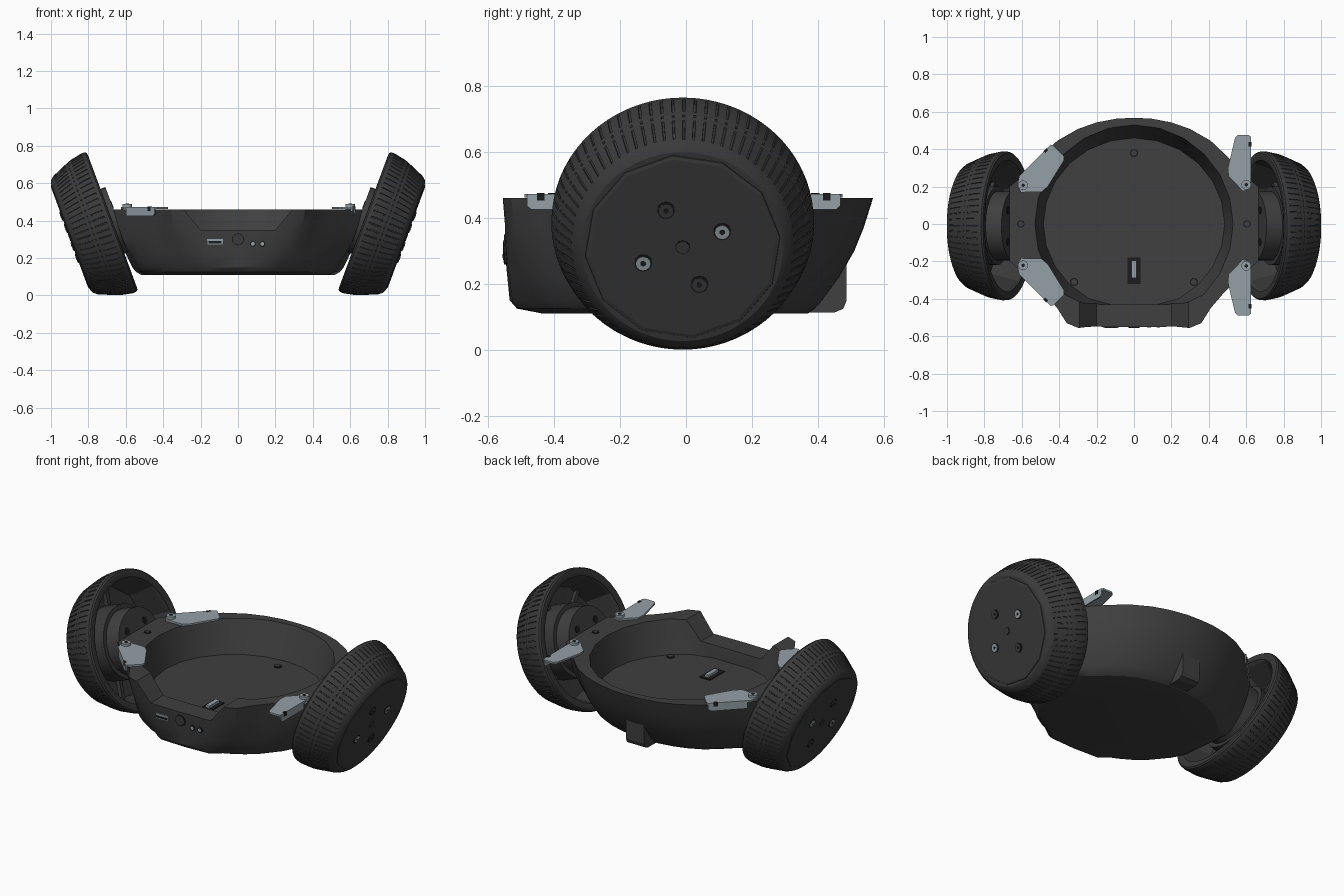
import bpy, bmesh, math
from mathutils import Matrix, Vector

cube = bpy.data.objects.get("Cube")
if cube:
    bpy.data.objects.remove(cube, do_unlink=True)


def material(name, r, g, b):
    m = bpy.data.materials.new(name)
    m.use_nodes = True
    m.diffuse_color = (r, g, b, 1)
    m.node_tree.nodes["Principled BSDF"].inputs["Base Color"].default_value = (r, g, b, 1)
    return m


SHELL = material("charcoal shell", .05, .05, .05)
RUBBER = material("dark rubber", .042, .042, .042)
BLACK = material("black recess", .012, .012, .012)
STEEL = material("pale steel", .30, .35, .38)


def finish(name, bm, mat, matrix=Matrix(), smooth=None):
    bmesh.ops.transform(bm, matrix=matrix, verts=bm.verts)
    bmesh.ops.remove_doubles(bm, verts=bm.verts, dist=1e-5)
    bmesh.ops.recalc_face_normals(bm, faces=bm.faces)
    me = bpy.data.meshes.new(name)
    bm.to_mesh(me)
    bm.free()
    me.materials.append(mat)
    ob = bpy.data.objects.new(name, me)
    bpy.context.collection.objects.link(ob)
    if smooth:
        select(ob)
        bpy.ops.object.shade_smooth_by_angle(angle=math.radians(smooth))
    return ob


def select(ob):
    bpy.ops.object.select_all(action='DESELECT')
    ob.select_set(True)
    bpy.context.view_layer.objects.active = ob


def box(name, lo, hi, mat, matrix=Matrix()):
    bm = bmesh.new()
    lo, hi = Vector(lo), Vector(hi)
    bmesh.ops.create_cube(bm, size=1, matrix=Matrix.Translation((lo + hi) / 2) @ Matrix.Diagonal((*(hi - lo), 1)))
    return finish(name, bm, mat, matrix)


def disc(name, x, y, z0, z1, r, mat, matrix=Matrix(), sides=20):
    bm = bmesh.new()
    bmesh.ops.create_cone(bm, cap_ends=True, segments=sides, radius1=r, radius2=r, depth=z1 - z0,
                          matrix=Matrix.Translation((x, y, (z0 + z1) / 2)))
    return finish(name, bm, mat, matrix, 30)


def prism(name, pts, place, offset, mat, matrix=Matrix()):
    bm = bmesh.new()
    face = bm.faces.new([bm.verts.new(place(*p)) for p in pts])
    ext = bmesh.ops.extrude_face_region(bm, geom=[face])["geom"]
    bmesh.ops.translate(bm, vec=offset, verts=[v for v in ext if isinstance(v, bmesh.types.BMVert)])
    return finish(name, bm, mat, matrix)


def loft(bm, rings):
    for a, b in zip(rings, rings[1:]):
        for i in range(len(a)):
            j = (i + 1) % len(a)
            bm.faces.new((a[i], a[j], b[j], b[i]))


def cut(target, cutter):
    cutter.hide_render = True
    mod = target.modifiers.new("cut", 'BOOLEAN')
    mod.operation, mod.solver, mod.object = 'DIFFERENCE', 'EXACT', cutter
    select(target)
    bpy.ops.object.modifier_apply(modifier="cut")
    bpy.data.objects.remove(cutter, do_unlink=True)


# Body shell: half outline, mirrored and lofted down to the flat underside
half = [(.09, .564), (.2, .543), (.3, .508), (.41, .445), (.5, .36), (.58, .27), (.665, .2),
        (.665, -.2), (.58, -.27), (.47, -.38), (.41, -.45), (.36, -.53), (.30, -.555), (.2, -.56)]
outline = [(0, .567)] + half + [(0, -.562)] + [(-x, y) for x, y in reversed(half)]
# height, side scale, back scale, front scale, front rounding
levels = [(.46, 1, 1, 1, 0), (.37, .97, .95, .985, .1), (.30, .945, .9, .98, .3), (.22, .90, .82, .97, .7),
          (.15, .85, .73, .96, 1), (.125, .82, .69, .92, 1), (.11, .78, .65, .78, 1)]


def shell_point(x, y, z, sx, sb, sf, rounding):
    if y < 0:
        # the middle of the front stays out as a raised control panel
        rounding *= .3 if abs(x) < .25 else 1
        k = 1 + rounding * (1 / math.hypot(x / .665, y / .545) - 1)
        return x * k * sx, y * k * sf, z
    return x * sx, y * sb, z


bm = bmesh.new()
rings = [[bm.verts.new(shell_point(x, y, *level)) for x, y in outline] for level in levels]
loft(bm, rings)
bm.faces.new(rings[0])
bm.faces.new(rings[-1])
body = finish("body_shell", bm, SHELL)

# Round basin with a flat front wall, and the front notch
bm = bmesh.new()
for z, rx, ry in ((.27, .485, .46), (.46, .53, .53), (.55, .53, .53)):
    for i in range(24):
        t = math.tau * i / 24
        bm.verts.new((rx * math.cos(t), max(ry * math.sin(t), -.43), z))
bmesh.ops.remove_doubles(bm, verts=bm.verts, dist=1e-5)
hull = bmesh.ops.convex_hull(bm, input=bm.verts)
bmesh.ops.delete(bm, geom=list({v for v in hull["geom_interior"] if isinstance(v, bmesh.types.BMVert)}), context='VERTS')
bmesh.ops.dissolve_limit(bm, angle_limit=.01, verts=bm.verts, edges=bm.edges)
cut(body, finish("basin_cutter", bm, SHELL))
cut(body, prism("notch_cutter", [(-.2, .35), (.2, .35), (.33, .506), (-.33, .506)],
                lambda x, z: (x, -.7, z), (0, .3, 0), SHELL))
select(body)
bpy.ops.object.shade_smooth_by_angle(angle=math.radians(32))

# Rear block under the rim, with a rounded lower edge
prism("rear_block", [(.3, .112), (.45, .113), (.477, .125), (.487, .15), (.487, .265), (.3, .265)],
      lambda y, z: (-.06, y, z), (.12, 0, 0), SHELL)

# Floor screws, rim screws and the power switch
for x, y in ((0, .38), (-.32, -.31), (.32, -.31)):
    disc("floor_screw", x, y, .265, .274, .022, BLACK)
    disc("floor_screw_head", x, y, .265, .276, .015, SHELL)
box("switch_plate", (-.035, -.32, .265), (.035, -.18, .275), BLACK)
box("switch_lever", (-.013, -.29, .27), (.013, -.195, .29), STEEL)
for s in (-1, 1):
    disc("rim_screw", s * .605, 0, .455, .464, .02, BLACK)
    disc("rim_screw_head", s * .605, 0, .455, .466, .014, SHELL)

# Front controls, facing forwards
front = Matrix.Translation((0, -.547, 0)) @ Matrix.Rotation(math.pi / 2, 4, 'X')
disc("button_ring", 0, .30, -.02, .006, .033, BLACK, front)
disc("front_button", 0, .30, -.02, .008, .028, RUBBER, front)
box("port_frame", (-.165, .27, -.03), (-.08, .302, .006), STEEL, front)
box("port_opening", (-.158, .278, 0), (-.087, .29, .009), BLACK, front)
for x in (.08, .13):
    disc("indicator_ring", x, .275, -.03, .004, .016, BLACK, front)
    disc("indicator", x, .275, -.03, .006, .010, STEEL, front)

# Wheel tread profile: distance along axle, radius, whether the groove cuts it
tread = [(.004, .35, 0), (-.002, .375, 0), (.0, .39, 0), (.008, .397, 0), (.028, .398, 0), (.03, .398, 1),
         (.094, .385, 1), (.096, .384, 0), (.112, .379, 0), (.113, .378, 1), (.118, .376, 1),
         (.119, .375, 0), (.134, .370, 0), (.136, .369, 1), (.208, .338, 1), (.21, .337, 0),
         (.228, .322, 0), (.237, .305, 0), (.237, .25, 0)]
TEETH = 72
tilt = math.radians(20.3)
c, s = math.cos(tilt), math.sin(tilt)
WHEEL = Matrix(((0, s, c, .673), (1, 0, 0, -.01), (0, c, -s, .395), (0, 0, 0, 1)))


def lathe(name, profile, angles, mat, matrix):
    bm = bmesh.new()
    loft(bm, [[bm.verts.new((r * math.cos(t), r * math.sin(t), a)) for t in angles] for a, r in profile])
    return finish(name, bm, mat, matrix)


def wheel(m):
    # Grooved tyre
    bm = bmesh.new()
    rings = []
    for a, r, grooved in tread:
        ring = []
        for i in range(TEETH):
            for f, deep in ((0, 0), (.77, 0), (.8, 1), (.97, 1)):
                t = math.tau * (i + f) / TEETH
                q = r - .004 * deep * grooved
                ring.append(bm.verts.new((q * math.cos(t), q * math.sin(t), a)))
        rings.append(ring)
    loft(bm, rings)
    finish("tyre", bm, RUBBER, m, 25)
    # Faceted inner bowl, motor and low spokes
    twelve = [math.tau * (i + .2) / 12 for i in range(12)]
    lathe("wheel_bowl", [(.005, .38), (.03, .362), (.17, .315), (.19, .001)], twelve, RUBBER, m)
    disc("motor", 0, 0, -.03, .2, .185, SHELL, m, 32)
    disc("motor_collar", 0, 0, .06, .2, .21, RUBBER, m, 32)
    for k in range(6):
        box("spoke", (.18, -.012, .15), (.325, .012, .19), RUBBER,
            m @ Matrix.Rotation(math.tau * k / 6 + .3, 4, 'Z'))
    for k in range(4):
        t = math.tau * k / 4 + .8
        disc("motor_hole", .12 * math.cos(t), .12 * math.sin(t), -.033, -.02, .02, BLACK, m)
    # Twelve sided hub cover with bolts
    lathe("hub_cover", [(.23, .3), (.24, .296), (.243, .285), (.243, .001)], twelve, RUBBER, m)
    disc("hub_centre", 0, 0, .23, .245, .022, BLACK, m)
    disc("hub_centre_cap", 0, 0, .23, .246, .019, RUBBER, m)
    for k in range(4):
        t = math.tau * k / 4 + .4
        x, y = .13 * math.cos(t), .13 * math.sin(t)
        disc("bolt_ring", x, y, .23, .246, .027, BLACK, m)
        disc("bolt", x, y, .23, .249, .022, RUBBER if k % 2 else STEEL, m, 12)
        disc("bolt_socket", x, y, .23, .250, .009, BLACK, m, 6)


for side in (-1, 1):
    wheel(Matrix.Diagonal((side, 1, 1, 1)) @ WHEEL)

# Steel latch brackets: swung in on one side, straight on the other
for sx in (-1, 1):
    edge = .05 if sx < 0 else .025
    plate = [(-.02, -.025), (.02, -.015), (edge, .03), (edge, .265), (edge - .01, .275), (-.045, .275),
             (-.06, .26), (-.098, .1), (-.095, .055), (-.05, .01)]
    for sy in (-1, 1):
        m = (Matrix.Translation((sx * .6, sy * .207 - .007, 0)) @ Matrix.Diagonal((sx, sy, 1, 1))
             @ Matrix.Rotation(math.pi / 4 if sx < 0 else 0, 4, 'Z'))
        prism("bracket_plate", plate, lambda x, y: (x, y, .462), (0, 0, .011), STEEL, m)
        prism("bracket_flange", [(.05, .47), (.05, .425), (.255, .425), (.268, .437), (.268, .47)],
              lambda y, z: (edge - .008, y, z), (.008, 0, 0), STEEL, m)
        box("bracket_clip", (edge - .012, .215, .452), (edge + .002, .238, .475), BLACK, m)
        disc("bracket_pivot", 0, .01, .45, .488, .026, STEEL, m)
        disc("pivot_socket", 0, .01, .48, .491, .010, BLACK, m, 6)
